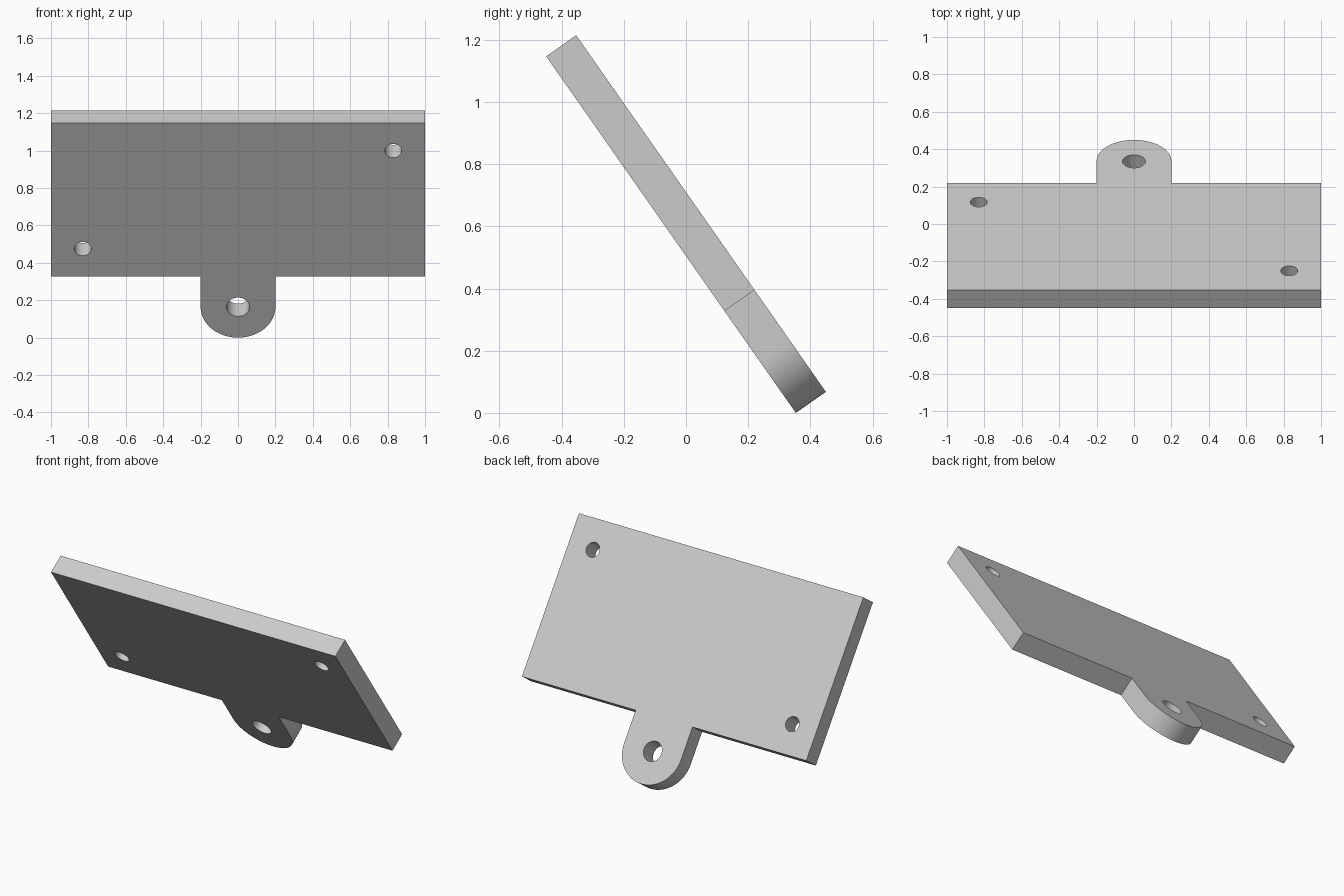
import bpy
import bmesh
from math import cos, sin, pi, radians
from mathutils import Matrix

default = bpy.data.objects.get("Cube")
if default:
    bpy.data.objects.remove(default, do_unlink=True)

TILT = radians(35)      # lean away from vertical
THICK = 0.118
TAB_R = 0.2
PLATE_BOTTOM, PLATE_TOP = 0.4, 1.4

grey = bpy.data.materials.new("plain grey")
grey.use_nodes = True
colour = (0.6, 0.6, 0.6, 1)
grey.diffuse_color = colour
grey.node_tree.nodes["Principled BSDF"].inputs["Base Color"].default_value = colour


def make_object(name, bm):
    bmesh.ops.recalc_face_normals(bm, faces=bm.faces)
    mesh = bpy.data.meshes.new(name)
    bm.to_mesh(mesh)
    bm.free()
    obj = bpy.data.objects.new(name, mesh)
    bpy.context.collection.objects.link(obj)
    return obj


# Plate and rounded tab as one outline in the XZ plane, extruded in depth
arc = [(TAB_R * cos(a), TAB_R + TAB_R * sin(a))
       for a in (pi + pi * i / 32 for i in range(33))]
outline = ([(-1, PLATE_TOP), (-1, PLATE_BOTTOM), (-TAB_R, PLATE_BOTTOM)] + arc
           + [(TAB_R, PLATE_BOTTOM), (1, PLATE_BOTTOM), (1, PLATE_TOP)])
bm = bmesh.new()
front = bm.faces.new([bm.verts.new((x, 0, z)) for x, z in outline])
extruded = bmesh.ops.extrude_face_region(bm, geom=[front], use_keep_orig=True)
bmesh.ops.translate(bm, vec=(0, THICK, 0),
                    verts=[v for v in extruded["geom"] if isinstance(v, bmesh.types.BMVert)])
plate = make_object("mounting_plate_with_tab", bm)
plate.data.materials.append(grey)

# Round through holes: two screw holes and the tab eye
bm = bmesh.new()
for x, z, radius in ((-0.83, 0.58, 0.045), (0.83, 1.22, 0.045), (0, TAB_R, 0.061)):
    place = Matrix.Translation((x, THICK / 2, z)) @ Matrix.Rotation(pi / 2, 4, 'X')
    bmesh.ops.create_cone(bm, cap_ends=True, segments=40, radius1=radius,
                          radius2=radius, depth=THICK * 2, matrix=place)
cutter = make_object("hole_cutter", bm)
cutter.hide_render = True

bpy.ops.object.select_all(action='DESELECT')
bpy.context.view_layer.objects.active = plate
plate.select_set(True)
holes = plate.modifiers.new("holes", 'BOOLEAN')
holes.operation = 'DIFFERENCE'
holes.solver = 'EXACT'
holes.object = cutter
bpy.ops.object.modifier_apply(modifier=holes.name)
bpy.data.objects.remove(cutter, do_unlink=True)

# Lean the plate forward and rest the tab on the ground
y_foot = (PLATE_TOP * sin(TILT) - THICK * cos(TILT)) / 2
plate.data.transform(Matrix.Translation((0, y_foot, 0)) @ Matrix.Rotation(TILT, 4, 'X'))
bpy.ops.object.shade_smooth_by_angle(angle=radians(30))
